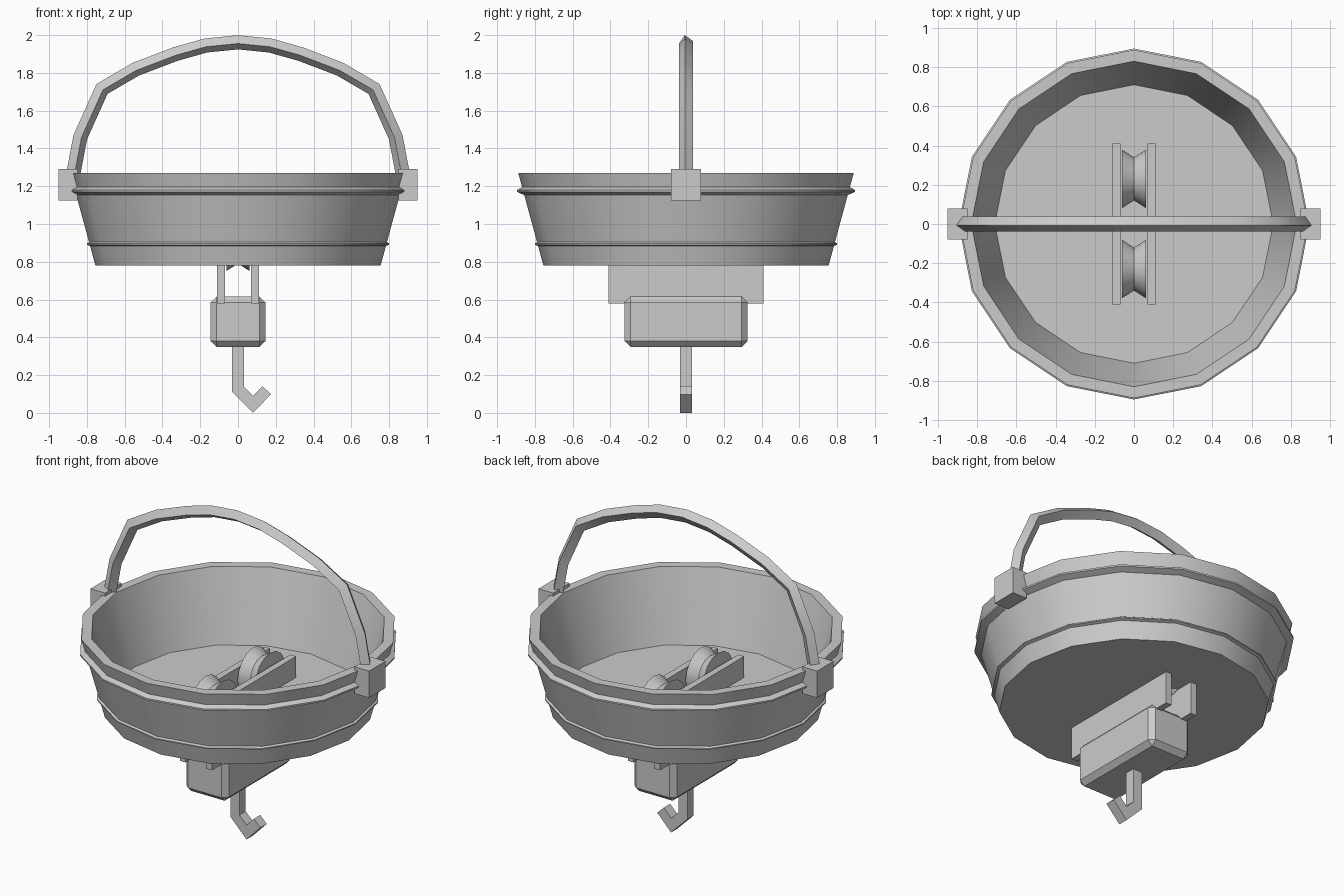
import bpy, bmesh, math
from mathutils import Vector, Matrix

cube = bpy.data.objects.get("Cube")
if cube:
    bpy.data.objects.remove(cube, do_unlink=True)

# One plain grey for everything
grey = bpy.data.materials.new("light_grey")
grey.use_nodes = True
colour = (0.6, 0.6, 0.6, 1)
grey.diffuse_color = colour
grey.node_tree.nodes["Principled BSDF"].inputs["Base Color"].default_value = colour


def finish(name, bm, smooth=True):
    bmesh.ops.recalc_face_normals(bm, faces=bm.faces)
    mesh = bpy.data.meshes.new(name)
    bm.to_mesh(mesh)
    bm.free()
    mesh.materials.append(grey)
    obj = bpy.data.objects.new(name, mesh)
    bpy.context.collection.objects.link(obj)
    if smooth:
        bpy.ops.object.select_all(action="DESELECT")
        obj.select_set(True)
        bpy.context.view_layer.objects.active = obj
        bpy.ops.object.shade_smooth_by_angle(angle=math.radians(30))
    return obj


def box(name, lo, hi, bevel=0):
    lo, hi = Vector(lo), Vector(hi)
    bm = bmesh.new()
    bmesh.ops.create_cube(bm, size=1)
    bmesh.ops.scale(bm, vec=hi - lo, verts=bm.verts)
    bmesh.ops.translate(bm, vec=(lo + hi) / 2, verts=bm.verts)
    if bevel:
        bmesh.ops.bevel(bm, geom=bm.edges[:], offset=bevel, segments=1, affect="EDGES")
    return finish(name, bm, smooth=False)


def lathe(name, profile, closed=False, sides=16, matrix=Matrix()):
    """Turn (radius, height) points about z; open ends become flat caps."""
    bm = bmesh.new()
    rings = []
    for r, z in profile:
        angles = [math.tau * i / sides for i in range(sides)]
        rings.append([bm.verts.new((r * math.cos(a), r * math.sin(a), z)) for a in angles])
    pairs = list(zip(rings, rings[1:]))
    if closed:
        pairs.append((rings[-1], rings[0]))
    else:
        bm.faces.new(rings[0])
        bm.faces.new(rings[-1])
    for a, b in pairs:
        for i in range(sides):
            j = (i + 1) % sides
            bm.faces.new((a[i], a[j], b[j], b[i]))
    bm.transform(matrix)
    return finish(name, bm)


def sweep(name, path, section, smooth=True):
    """Sweep a (in-plane, y) section along an (x, z) path with mitred corners."""
    pts = [Vector(p) for p in path]
    dirs = [(b - a).normalized() for a, b in zip(pts, pts[1:])]
    bm = bmesh.new()
    rings = []
    for i, p in enumerate(pts):
        before, after = dirs[max(i - 1, 0)], dirs[min(i, len(dirs) - 1)]
        mid = (before + after).normalized()
        normal = Vector((-mid.y, mid.x)) / mid.dot(before)
        rings.append([bm.verts.new((p.x + normal.x * u, v, p.y + normal.y * u))
                      for u, v in section])
    n = len(section)
    for a, b in zip(rings, rings[1:]):
        for i in range(n):
            j = (i + 1) % n
            bm.faces.new((a[i], a[j], b[j], b[i]))
    bm.faces.new(rings[0])
    bm.faces.new(rings[-1])
    return finish(name, bm, smooth)


# Tub: hollow tapered shell with a flat floor
lathe("tub", [(0.755, 0.78), (0.888, 1.27), (0.83, 1.27), (0.71, 0.84)])

# Hoops round the tub
lathe("lower_hoop", [(0.775, 0.88), (0.80, 0.89), (0.80, 0.897), (0.78, 0.91)], closed=True)
lathe("upper_hoop", [(0.85, 1.15), (0.895, 1.17), (0.895, 1.18), (0.86, 1.20)], closed=True)

# Handle: bent bar with a diamond section, mirrored about the middle
half = [(0.875, 1.25), (0.835, 1.46), (0.72, 1.715), (0.54, 1.82), (0.33, 1.90), (0.17, 1.945)]
path = [(-x, z) for x, z in half] + [(0, 1.962)] + half[::-1]
diamond = [(0.038 * math.cos(a), 0.038 * math.sin(a))
           for a in (math.radians(10 - 90 * k - 20) for k in range(4))]
sweep("handle", path, diamond)

# Handle mounts
for side, s in (("left", 1), ("right", -1)):
    xs = sorted((s * 0.85, s * 0.95))
    box(side + "_handle_mount", (xs[0], -0.08, 1.125), (xs[1], 0.08, 1.29))

# Pulley side plates and grooved wheels
for side, s in (("left", 1), ("right", -1)):
    xs = sorted((s * 0.07, s * 0.11))
    box(side + "_pulley_plate", (xs[0], -0.41, 0.58), (xs[1], 0.41, 0.97))
for end, s in (("front", -1), ("back", 1)):
    place = Matrix.Translation((0, s * 0.23, 0.9)) @ Matrix.Rotation(math.pi / 2, 4, "Y")
    lathe(end + "_pulley_wheel", [(0.148, -0.06), (0.11, 0), (0.148, 0.06)], matrix=place)

# Block under the plates
box("hook_block", (-0.145, -0.325, 0.35), (0.145, 0.325, 0.615), bevel=0.03)

# Hook: square bar bent in two places
square = [(0.031, 0.031), (0.031, -0.031), (-0.031, -0.031), (-0.031, 0.031)]
sweep("hook", [(0, 0.37), (0, 0.125), (0.08, 0.045), (0.152, 0.12)], square, smooth=False)
